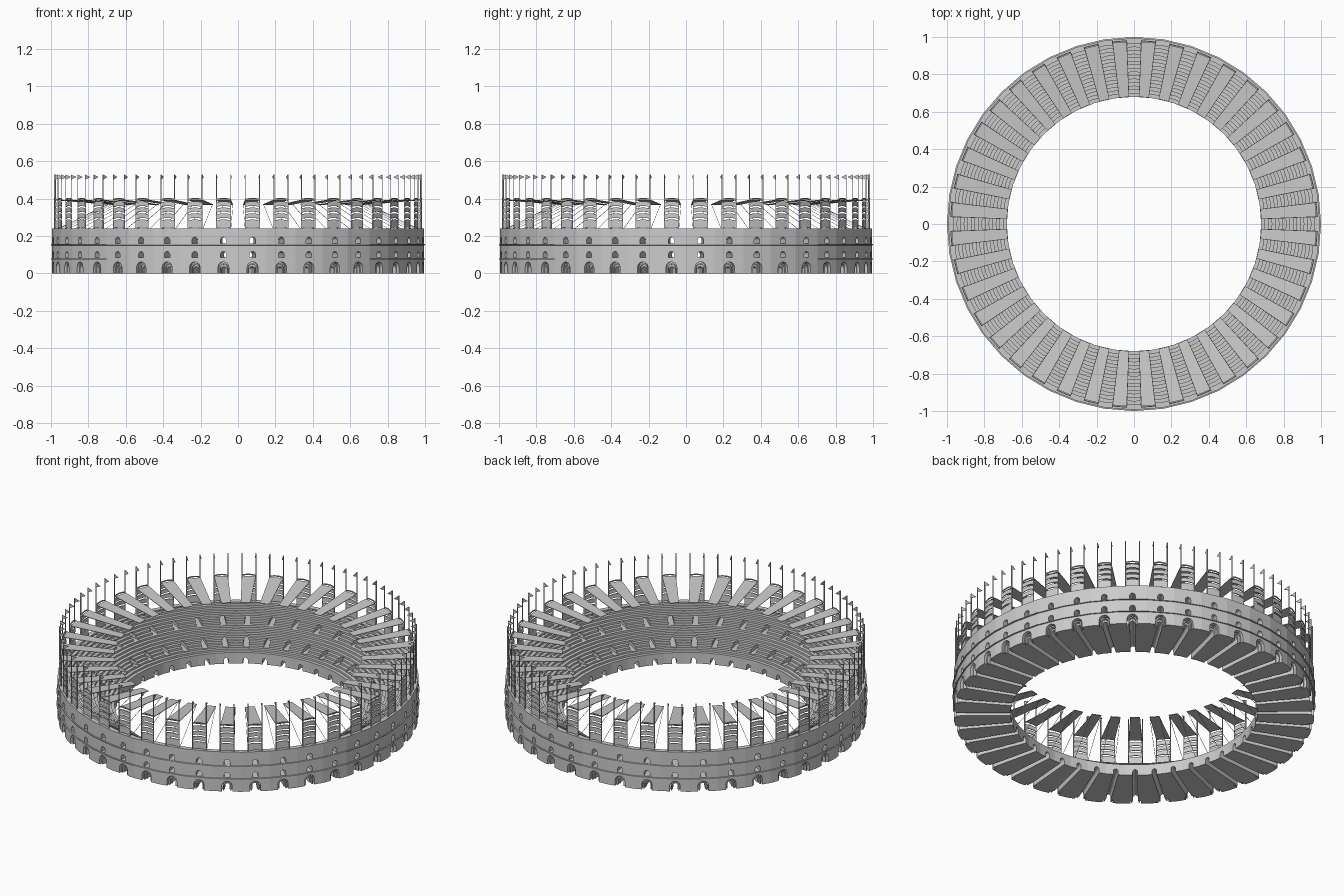
import bpy, bmesh
from math import sin, cos, pi
from mathutils import Vector

if "Cube" in bpy.data.objects:
    bpy.data.objects.remove(bpy.data.objects["Cube"])

N = 40
STEP = 2 * pi / N
HALF = STEP / 4            # half of the angular width of an awning bay


def polar(r, a, z):
    return Vector((r * cos(a), r * sin(a), z))


def finish(name, bm):
    bmesh.ops.recalc_face_normals(bm, faces=bm.faces)
    me = bpy.data.meshes.new(name)
    bm.to_mesh(me)
    bm.free()
    ob = bpy.data.objects.new(name, me)
    bpy.context.collection.objects.link(ob)
    return ob


def prism(bm, base, offset):
    """Closed solid: a polygon swept along an offset vector."""
    a = [bm.verts.new(p) for p in base]
    b = [bm.verts.new(p + offset) for p in base]
    bm.faces.new(a[::-1])
    bm.faces.new(b)
    n = len(a)
    for i in range(n):
        bm.faces.new((a[i], a[(i + 1) % n], b[(i + 1) % n], b[i]))


def rod(bm, p, q, r):
    d = (q - p).normalized()
    u = d.orthogonal().normalized()
    v = d.cross(u)
    prism(bm, [p + r * u, p + r * v, p - r * u, p - r * v], q - p)


def arch(w, z0, z1):
    """Round-topped opening outline as (across, height) points."""
    r = w / 2
    pts = [(-r, z0), (r, z0)]
    rise = min(r, (z1 - z0) * 0.6)
    return pts + [(r * cos(pi * i / 6), z1 - rise + rise * sin(pi * i / 6)) for i in range(7)]


def cut_arches(target, specs):
    bm = bmesh.new()
    for k in range(N):
        a = (k + 0.5) * STEP
        t = Vector((-sin(a), cos(a), 0))
        for w, z0, z1, r0, r1 in specs:
            base = [polar(r0, a, z) + t * s for s, z in arch(w, z0, z1)]
            prism(bm, base, polar(r1 - r0, a, 0))
    cutter = finish("opening_cutter", bm)
    cutter.hide_render = True
    m = target.modifiers.new("openings", 'BOOLEAN')
    m.operation, m.solver, m.object = 'DIFFERENCE', 'EXACT', cutter
    bpy.context.view_layer.objects.active = target
    bpy.ops.object.modifier_apply(modifier=m.name)
    bpy.data.objects.remove(cutter)


# Ring body: outer wall with ledges, stepped seating, low inner podium wall
profile = [(0.68, 0), (0.994, 0), (0.994, 0.074), (1.0, 0.075), (1.0, 0.079), (0.994, 0.08),
           (0.994, 0.150), (1.0, 0.151), (1.0, 0.156), (0.994, 0.157), (0.994, 0.24), (0.965, 0.24)]
ROWS = 15
DR, DZ = 0.285 / ROWS, 0.175 / ROWS
for i in range(ROWS):
    z = 0.23 - i * DZ
    r = 0.965 - i * DR
    profile += [(r, z), (r - DR, z)]
profile[-1] = (0.68, profile[-1][1])
bm = bmesh.new()
rings = [[bm.verts.new(polar(r, k * STEP, z)) for r, z in profile] for k in range(N)]
n = len(profile)
for k in range(N):
    a, b = rings[k], rings[(k + 1) % N]
    for i in range(n):
        j = (i + 1) % n
        bm.faces.new((a[i], b[i], b[j], a[j]))
arena = finish("arena_wall_and_seating", bm)

# Door recesses, then passages and the two rows of windows
cut_arches(arena, [(0.058, -0.05, 0.062, 0.96, 1.05)])
cut_arches(arena, [(0.026, -0.06, 0.036, 0.6, 1.06),
                   (0.032, 0.084, 0.117, 0.715, 1.06),
                   (0.032, 0.159, 0.194, 0.835, 1.06)])

# Door surrounds
bm = bmesh.new()
for k in range(N):
    a = (k + 0.5) * STEP
    t = Vector((-sin(a), cos(a), 0))
    outer = [(0.024, 0)] + [(0.024 * cos(pi * i / 6), 0.03 + 0.024 * sin(pi * i / 6))
                            for i in range(7)] + [(-0.024, 0)]
    inner = [(s * 0.7, z if z < 0.031 else 0.03 + (z - 0.03) * 0.7) for s, z in outer]
    for i in range(len(outer) - 1):
        quad = [outer[i], outer[i + 1], inner[i + 1], inner[i]]
        prism(bm, [polar(0.957, a, z) + t * s for s, z in quad], polar(0.022, a, 0))
finish("door_surrounds", bm)

# Awning panels sloping towards the arena
bm = bmesh.new()
for k in range(N):
    a = (k + 0.5) * STEP
    base = [polar(0.68, a - HALF, 0.366), polar(0.975, a - HALF, 0.391),
            polar(0.975, a + HALF, 0.391), polar(0.68, a + HALF, 0.366)]
    prism(bm, base, Vector((0, 0, 0.003)))
finish("awning_panels", bm)

# Curved slats hung between each pair of poles
bm = bmesh.new()
SEG = 6
for k in range(N):
    a = (k + 0.5) * STEP
    for z0, h in ((0.24, 0.042), (0.291, 0.024), (0.324, 0.022), (0.355, 0.024), (0.392, 0.006)):
        for i in range(SEG):
            u0, u1 = -1 + 2 * i / SEG, -1 + 2 * (i + 1) / SEG
            quad = []
            for u, e in ((u0, 0), (u1, 0), (u1, h), (u0, h)):
                quad.append(polar(0.977, a + u * HALF, z0 + e + 0.006 * (1 - u * u)))
            prism(bm, quad, polar(0.005, a, 0))
finish("hanging_slats", bm)

# Poles, inward pennants and diagonal stays on both sides of each bay
poles, flags, stays = bmesh.new(), bmesh.new(), bmesh.new()
for k in range(N):
    for s in (-1, 1):
        a = (k + 0.5) * STEP + s * HALF
        rod(poles, polar(0.982, a, 0.235), polar(0.982, a, 0.528), 0.0032)
        t = Vector((-sin(a), cos(a), 0)) * 0.004
        tri = [polar(0.982, a, 0.528), polar(0.952, a, 0.515), polar(0.982, a, 0.501)]
        prism(flags, [p - t / 2 for p in tri], t)
        rod(stays, polar(0.965, a, 0.238), polar(0.70, a, 0.368), 0.0012)
finish("flag_poles", poles)
finish("pennants", flags)
finish("awning_stays", stays)
